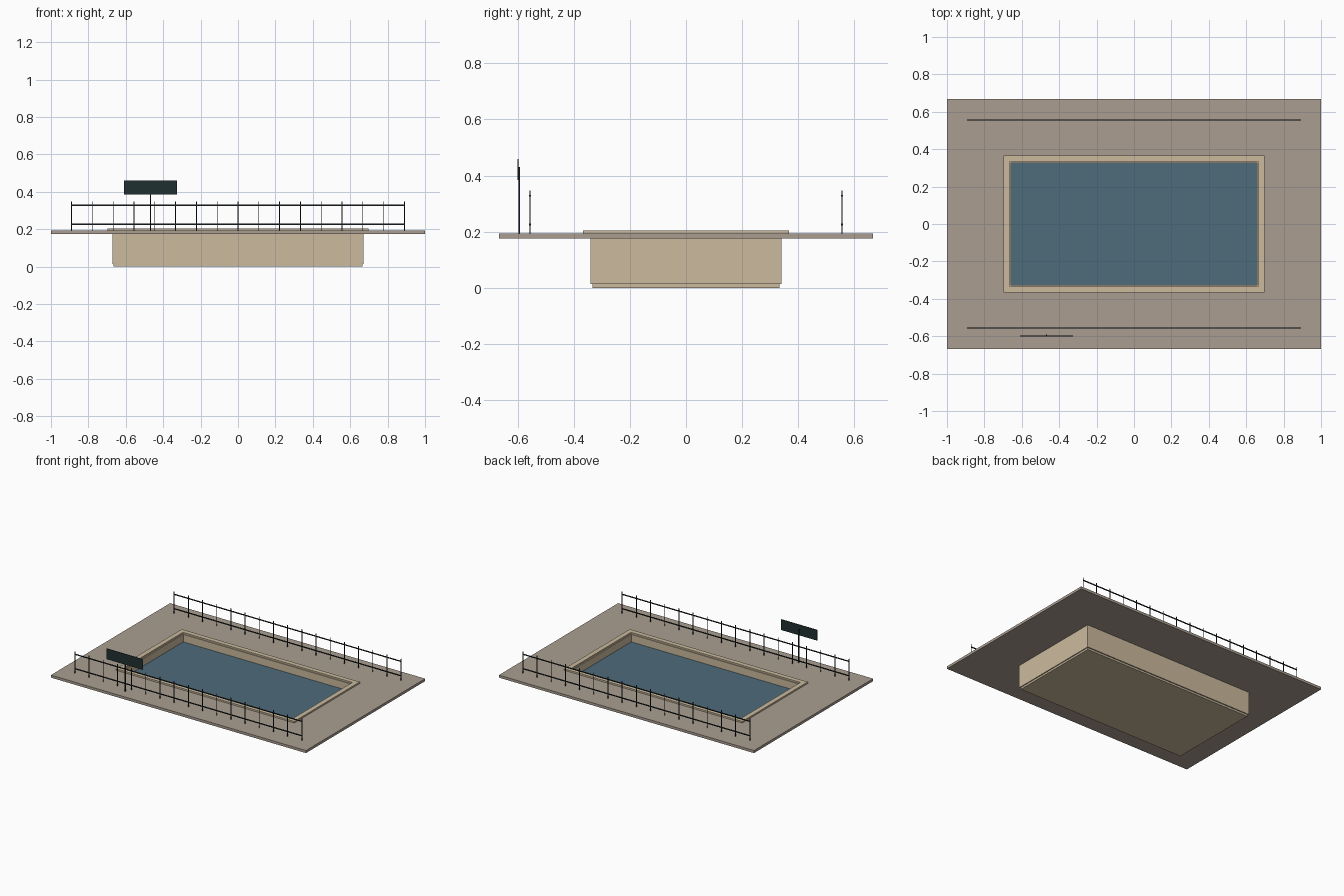
import bpy, bmesh
from mathutils import Matrix, Vector

cube = bpy.data.objects.get("Cube")
if cube:
    bpy.data.objects.remove(cube, do_unlink=True)


def material(name, rgb):
    """Flat colour from 0-255 display values."""
    lin = [((c / 255 + 0.055) / 1.055) ** 2.4 for c in rgb] + [1]
    m = bpy.data.materials.new(name)
    m.use_nodes = True
    m.diffuse_color = lin
    m.node_tree.nodes["Principled BSDF"].inputs["Base Color"].default_value = lin
    return m


PAVING = material("grey brown paving", (170, 158, 145))
STONE = material("sand stone", (203, 186, 158))
WATER = material("blue water", (78, 108, 123))
METAL = material("dark metal", (30, 36, 38))
PANEL = material("dark green panel", (32, 48, 48))


def finish(name, bm, mat):
    bmesh.ops.recalc_face_normals(bm, faces=bm.faces)
    mesh = bpy.data.meshes.new(name)
    bm.to_mesh(mesh)
    bm.free()
    mesh.materials.append(mat)
    ob = bpy.data.objects.new(name, mesh)
    bpy.context.collection.objects.link(ob)
    return ob


def add_box(bm, lo, hi):
    lo, hi = Vector(lo), Vector(hi)
    size = Matrix.Diagonal((hi - lo).to_4d())
    size[3][3] = 1
    bmesh.ops.create_cube(bm, size=1, matrix=Matrix.Translation((lo + hi) / 2) @ size)


def box(name, lo, hi, mat):
    bm = bmesh.new()
    add_box(bm, lo, hi)
    return finish(name, bm, mat)


def frame(name, outer, inner, z0, z1, mat):
    """Rectangular ring given by outer and inner half sizes."""
    bm = bmesh.new()
    corners = [(-1, -1), (1, -1), (1, 1), (-1, 1)]
    loops = [[bm.verts.new((sx * h[0], sy * h[1], z)) for sx, sy in corners]
             for h, z in ((outer, z0), (outer, z1), (inner, z1), (inner, z0))]
    for a, b in zip(loops, loops[1:] + loops[:1]):
        for i in range(4):
            j = (i + 1) % 4
            bm.faces.new((a[i], a[j], b[j], b[i]))
    return finish(name, bm, mat)


DECK_Z, DECK_TOP = 0.175, 0.193
BASIN = (0.672, 0.341)

# Paved deck with the pool opening, and the raised coping around it
frame("deck", (1, 0.667), BASIN, DECK_Z, DECK_TOP, PAVING)
frame("coping", (0.698, 0.367), (0.664, 0.333), DECK_TOP, 0.204, STONE)

# Basin walls, floor and water
frame("basin_walls", BASIN, (0.658, 0.327), 0.013, DECK_TOP, STONE)
box("basin_floor", (-0.665, -0.333, 0), (0.665, 0.333, 0.013), STONE)
box("water", (-0.658, -0.327, 0.13), (0.658, 0.327, 0.14), WATER)

# Railings along the front and back
RAIL_X, POSTS, R = 0.89, 17, 0.002
for side, y in (("front", -0.556), ("back", 0.556)):
    bm = bmesh.new()
    for i in range(POSTS):
        x = -RAIL_X + 2 * RAIL_X * i / (POSTS - 1)
        add_box(bm, (x - R, y - R, DECK_TOP), (x + R, y + R, 0.347))
    finish(side + "_railing_posts", bm, METAL)
    bm = bmesh.new()
    for z in (0.226, 0.328):
        add_box(bm, (-RAIL_X, y - 0.003, z - 0.003), (RAIL_X, y + 0.003, z + 0.003))
    finish(side + "_railing_bars", bm, METAL)

# Sign board on a single post
box("sign_post", (-0.471, -0.597, DECK_TOP), (-0.465, -0.591, 0.43), METAL)
box("sign_board", (-0.61, -0.601, 0.385), (-0.325, -0.597, 0.46), PANEL)
